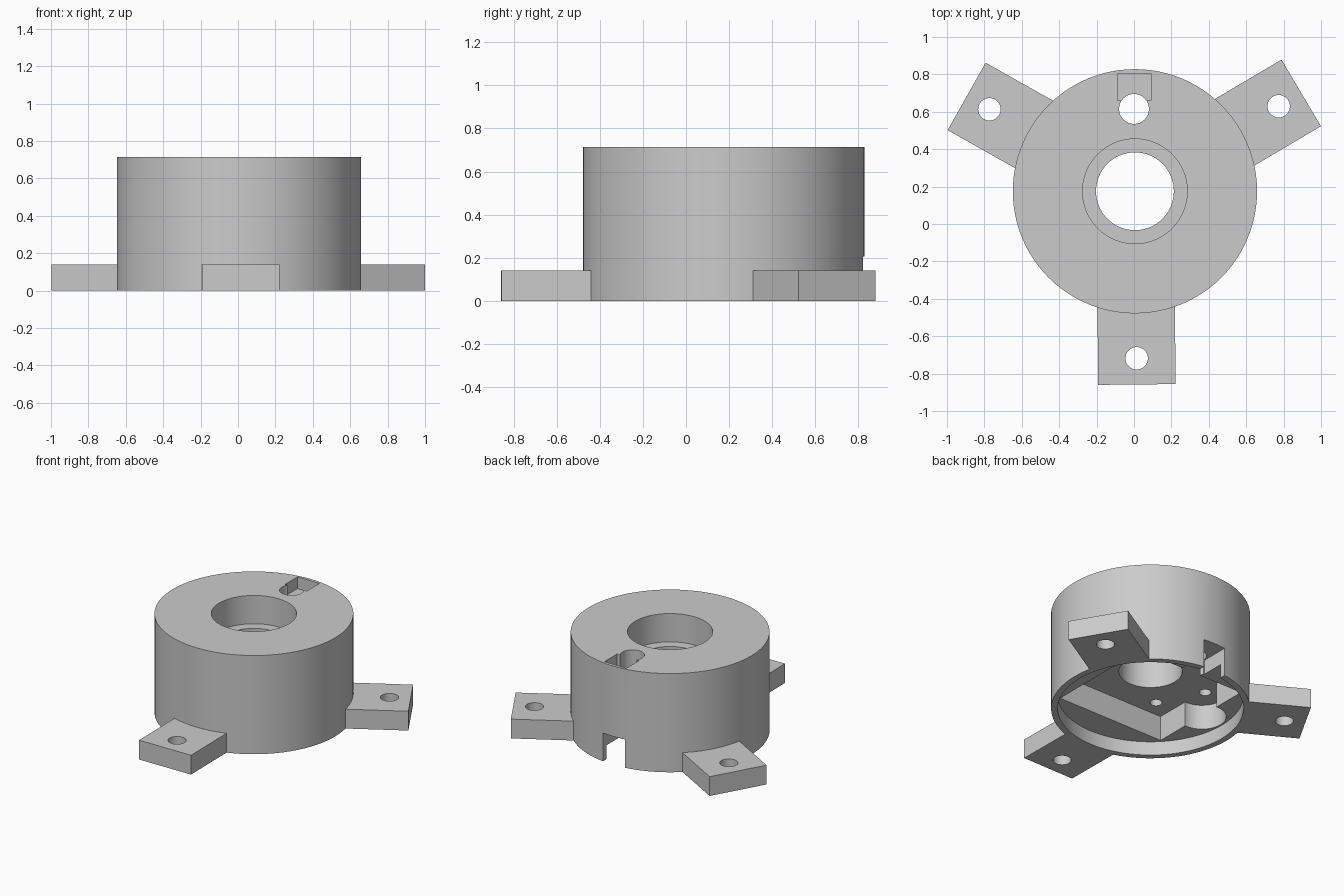
import bpy
import math
from mathutils import Matrix

CX, CY = 0.005, 0.175      # axis of the round body
HEIGHT = 0.715
LEG_TOP = 0.14

if "Cube" in bpy.data.objects:
    bpy.data.objects.remove(bpy.data.objects["Cube"], do_unlink=True)

grey = bpy.data.materials.new("light_grey")
grey.use_nodes = True
grey.diffuse_color = (0.6, 0.6, 0.6, 1)
grey.node_tree.nodes["Principled BSDF"].inputs["Base Color"].default_value = (0.6, 0.6, 0.6, 1)


def cylinder(name, x, y, r, z0, z1, sides=32):
    """Upright cylinder, x and y measured from the body axis."""
    bpy.ops.mesh.primitive_cylinder_add(vertices=sides, radius=r, depth=z1 - z0,
                                        location=(CX + x, CY + y, (z0 + z1) / 2))
    ob = bpy.context.object
    ob.name = name
    ob.data.materials.append(grey)
    return ob


def box(name, x0, x1, y0, y1, z0, z1, angle=0):
    """Box measured from the body axis, then turned about that axis."""
    bpy.ops.mesh.primitive_cube_add(size=1)
    ob = bpy.context.object
    ob.name = name
    ob.data.transform(Matrix.Translation((CX, CY, 0))
                      @ Matrix.Rotation(angle, 4, 'Z')
                      @ Matrix.Translation(((x0 + x1) / 2, (y0 + y1) / 2, (z0 + z1) / 2))
                      @ Matrix.Diagonal((x1 - x0, y1 - y0, z1 - z0, 1)))
    ob.data.materials.append(grey)
    return ob


def combine(target, tool, operation='DIFFERENCE'):
    """Apply a boolean and discard the tool."""
    tool.hide_render = True
    mod = target.modifiers.new(tool.name, 'BOOLEAN')
    mod.operation = operation
    mod.solver = 'EXACT'
    mod.object = tool
    bpy.context.view_layer.objects.active = target
    bpy.ops.object.modifier_apply(modifier=mod.name)
    bpy.data.objects.remove(tool, do_unlink=True)


# Round body with three mounting legs
body = cylinder("motor_housing", 0, 0, 0.653, 0, HEIGHT, 96)
leg_angles = [math.radians(30.6 + 120 * i) for i in range(3)]
for a in leg_angles:
    combine(body, box("mounting_leg", 0.5, 1.033, -0.207, 0.207, 0, LEG_TOP, a), 'UNION')
for a in leg_angles:
    combine(body, cylinder("leg_hole", 0.893 * math.cos(a), 0.893 * math.sin(a),
                           0.06, -0.1, 0.3))

# Underside: shallow round recess, square motor pocket and side bulge
combine(body, cylinder("round_recess", 0, 0, 0.61, -0.1, 0.1, 96))
combine(body, box("motor_pocket", -0.43, 0.43, -0.41, 0.41, 0.05, 0.28))
combine(body, cylinder("pocket_bulge", -0.44, 0, 0.16, 0.05, 0.28))

# Blind screw holes in the pocket ceiling
for sx in (-1, 1):
    for sy in (-1, 1):
        combine(body, cylinder("screw_hole", 0.29 * sx, 0.29 * sy, 0.04, 0.2, 0.45, 24))
combine(body, cylinder("bulge_hole", -0.45, 0.02, 0.04, 0.2, 0.45, 24))

# Stepped centre bore
combine(body, cylinder("lower_bore", 0, 0, 0.208, 0.1, 0.6, 64))
combine(body, cylinder("upper_bore", 0, 0, 0.28, 0.51, 0.9, 64))

# Cable hole, shallow slot in the top and notch through the rim
combine(body, cylinder("cable_hole", -0.005, 0.44, 0.08, 0.05, 0.9))
combine(body, box("top_slot", -0.092, 0.085, 0.485, 0.63, 0.63, 0.9))
combine(body, box("rim_notch", -0.092, 0.085, 0.44, 0.8, -0.1, 0.205))

# Smooth curved walls, crisp edges
bpy.ops.object.select_all(action='DESELECT')
body.select_set(True)
bpy.context.view_layer.objects.active = body
bpy.ops.object.shade_smooth_by_angle(angle=math.radians(25))
